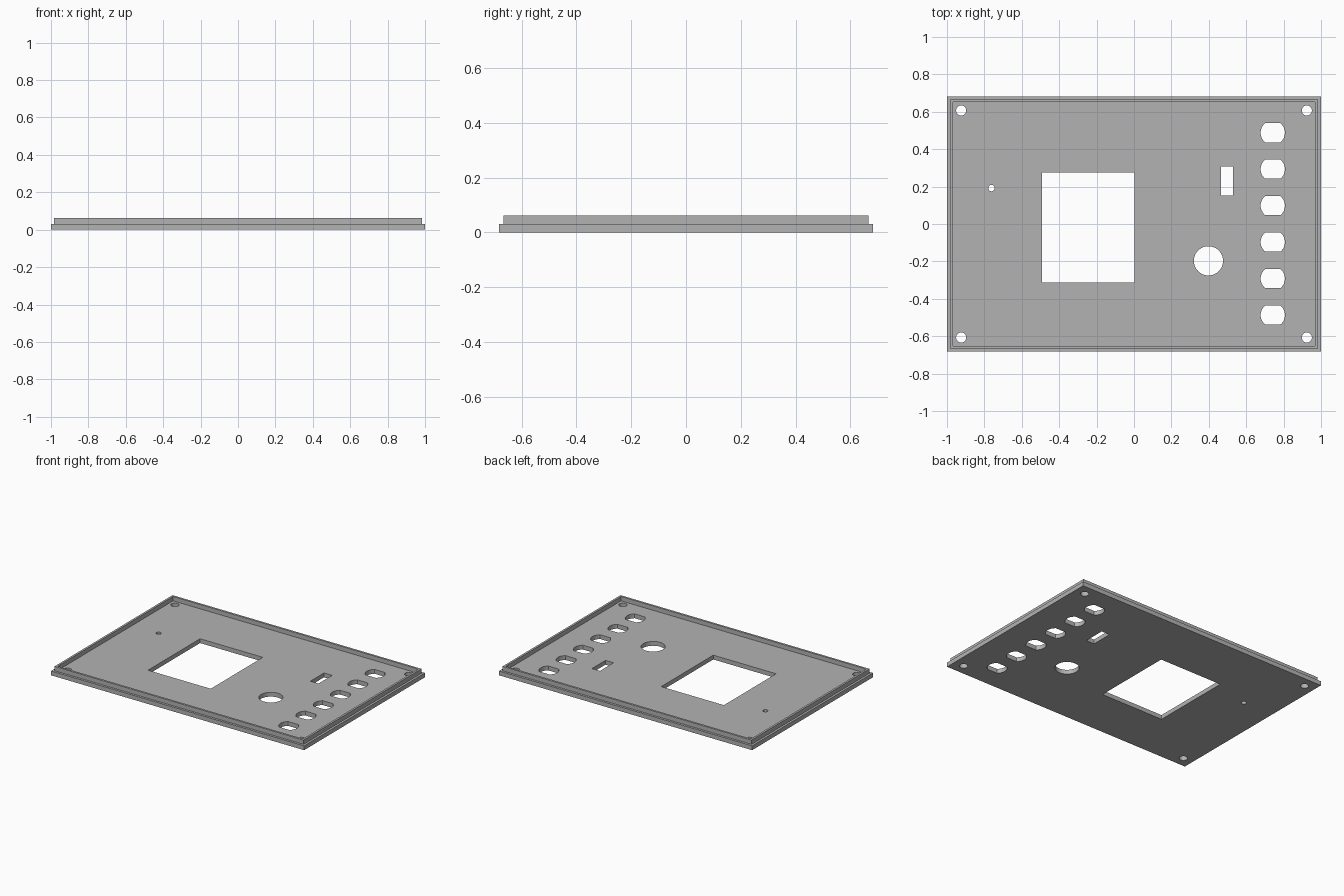
import bpy, bmesh
from math import cos, sin, tau

cube = bpy.data.objects.get("Cube")
if cube:
    bpy.data.objects.remove(cube, do_unlink=True)

grey = bpy.data.materials.new("mid grey")
grey.use_nodes = True
grey.diffuse_color = (0.45, 0.45, 0.45, 1)
grey.node_tree.nodes["Principled BSDF"].inputs["Base Color"].default_value = (0.45, 0.45, 0.45, 1)


def rect(cx, cy, hx, hy):
    return [(cx - hx, cy - hy), (cx + hx, cy - hy), (cx + hx, cy + hy), (cx - hx, cy + hy)]


def circle(cx, cy, r, n=48):
    return [(cx + r * cos(tau * i / n), cy + r * sin(tau * i / n)) for i in range(n)]


def flat_sided_circle(cx, cy, r, half_height):
    """Circle cut off flat at its top and bottom."""
    corner = (r * r - half_height ** 2) ** 0.5
    arc = [(x, y) for x, y in circle(0, 0, r) if abs(y) < half_height]
    right = sorted([p for p in arc if p[0] > 0], key=lambda p: p[1])
    right = [(corner, -half_height)] + right + [(corner, half_height)]
    return [(cx + x, cy + y) for x, y in right] + [(cx - x, cy + y) for x, y in reversed(right)]


def sheet(name, outlines, z0, z1):
    """Solid sheet: the first outline is the edge, the others are openings."""
    curve = bpy.data.curves.new(name, "CURVE")
    curve.dimensions = "2D"
    curve.fill_mode = "BOTH"
    curve.extrude = (z1 - z0) / 2
    for points in outlines:
        spline = curve.splines.new("POLY")
        spline.points.add(len(points) - 1)
        for point, (x, y) in zip(spline.points, points):
            point.co = (x, y, 0, 1)
        spline.use_cyclic_u = True
    temp = bpy.data.objects.new(name + " outline", curve)
    bpy.context.collection.objects.link(temp)
    bpy.context.view_layer.update()
    mesh = bpy.data.meshes.new_from_object(temp.evaluated_get(bpy.context.evaluated_depsgraph_get()))
    bpy.data.objects.remove(temp, do_unlink=True)

    # Weld caps to walls and lift into place
    bm = bmesh.new()
    bm.from_mesh(mesh)
    bmesh.ops.remove_doubles(bm, verts=bm.verts, dist=0.0001)
    bmesh.ops.recalc_face_normals(bm, faces=bm.faces)
    bmesh.ops.translate(bm, verts=bm.verts, vec=(0, 0, (z0 + z1) / 2))
    bm.to_mesh(mesh)
    bm.free()
    mesh.materials.clear()
    mesh.materials.append(grey)
    obj = bpy.data.objects.new(name, mesh)
    bpy.context.collection.objects.link(obj)
    bpy.ops.object.select_all(action="DESELECT")
    obj.select_set(True)
    bpy.context.view_layer.objects.active = obj
    bpy.ops.object.shade_smooth_by_angle()
    return obj


# Panel openings
screen = rect(-0.245, -0.018, 0.248, 0.294)
switch_slot = rect(0.497, 0.23, 0.032, 0.077)
knob_hole = circle(0.398, -0.197, 0.078)
indicator_hole = circle(-0.762, 0.192, 0.017)
screw_holes = [circle(sx * 0.924, sy * 0.607, 0.027) for sx in (-1, 1) for sy in (-1, 1)]
socket_holes = [flat_sided_circle(0.742, 0.488 - 0.195 * i, 0.065, 0.051) for i in range(6)]

# Front panel and the raised rim set in from its edge
sheet("panel", [rect(0, 0, 1, 0.682), screen, switch_slot, knob_hole, indicator_hole]
      + screw_holes + socket_holes, 0, 0.031)
sheet("rim", [rect(0, 0, 0.984, 0.666), rect(0, 0, 0.969, 0.651)], 0.031, 0.062)
